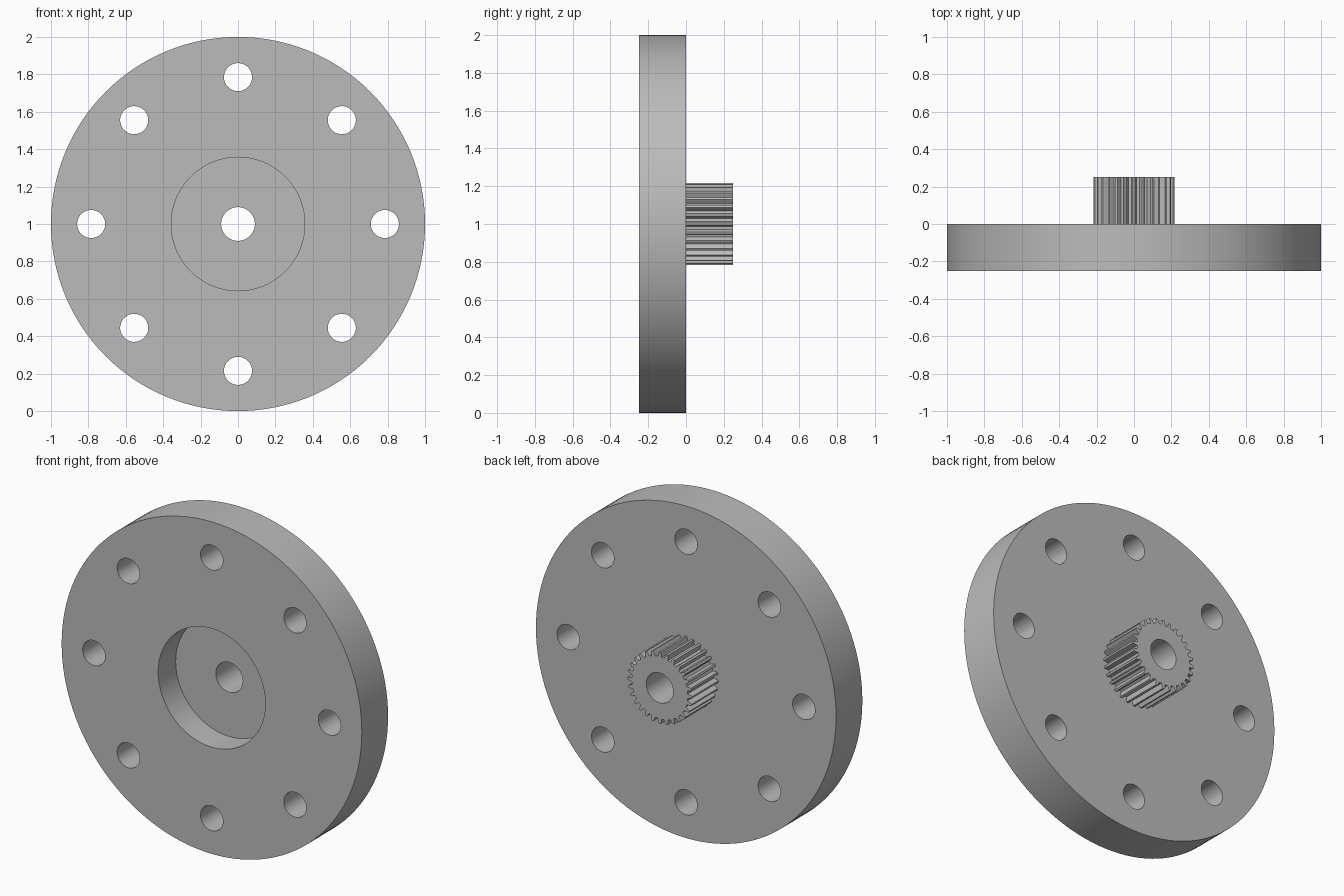
import bpy, bmesh
from math import sin, cos, pi, radians

if "Cube" in bpy.data.objects:
    bpy.data.objects.remove(bpy.data.objects["Cube"])

CENTRE_Z = 1.0
FRONT, FLOOR, BACK, GEAR_END = -0.25, -0.083, 0.0, 0.25
TEETH = 28

steel = bpy.data.materials.new("plain grey steel")
steel.use_nodes = True
steel.diffuse_color = (0.5, 0.5, 0.5, 1)
steel.node_tree.nodes["Principled BSDF"].inputs["Base Color"].default_value = (0.5, 0.5, 0.5, 1)


def circle(r, n, x=0, z=0):
    return [(x + r * cos(2 * pi * i / n), z + r * sin(2 * pi * i / n)) for i in range(n)]


def prism(name, outlines, y0, y1):
    """Extrude closed x-z outlines from y0 to y1 as one object."""
    bm = bmesh.new()
    for outline in outlines:
        verts = [bm.verts.new((x, y0, z + CENTRE_Z)) for x, z in outline]
        face = bm.faces.new(verts)
        new = bmesh.ops.extrude_face_region(bm, geom=[face])["geom"]
        for v in new:
            if isinstance(v, bmesh.types.BMVert):
                v.co.y = y1
    bmesh.ops.recalc_face_normals(bm, faces=bm.faces)
    mesh = bpy.data.meshes.new(name)
    bm.to_mesh(mesh)
    bm.free()
    mesh.materials.append(steel)
    obj = bpy.data.objects.new(name, mesh)
    bpy.context.collection.objects.link(obj)
    return obj


def select(obj):
    bpy.ops.object.select_all(action="DESELECT")
    obj.select_set(True)
    bpy.context.view_layer.objects.active = obj


def cut(obj, cutter):
    """Cut a shape out of an object, then discard the cutter."""
    cutter.hide_render = True
    select(obj)
    mod = obj.modifiers.new("cut", "BOOLEAN")
    mod.operation, mod.solver, mod.object = "DIFFERENCE", "EXACT", cutter
    bpy.ops.object.modifier_apply(modifier=mod.name)
    bpy.data.objects.remove(cutter)


# Round flange with a recess, a ring of bolt holes and a shaft bore
flange = prism("flange", [circle(1.0, 128)], FRONT, BACK)
cut(flange, prism("recess_cutter", [circle(0.357, 96)], FRONT - 0.1, FLOOR))
bolts = [circle(0.075, 48, x, z) for x, z in circle(0.785, 8)]
cut(flange, prism("hole_cutter", bolts + [circle(0.09, 48)], FRONT - 0.1, BACK + 0.1))

# Spur gear: each tooth is (fraction of pitch, radius), with curved flanks
tooth = [(-0.32, 0.187), (-0.26, 0.193), (-0.22, 0.203), (-0.12, 0.216),
         (0.12, 0.216), (0.22, 0.203), (0.26, 0.193), (0.32, 0.187)]
outline = []
for i in range(TEETH):
    for t, r in tooth:
        a = 2 * pi * (i + t) / TEETH
        outline.append((r * cos(a), r * sin(a)))
gear = prism("spur_gear", [outline], BACK, GEAR_END)
cut(gear, prism("bore_cutter", [circle(0.09, 48)], BACK - 0.1, GEAR_END + 0.1))

for part in (flange, gear):
    select(part)
    bpy.ops.object.shade_smooth_by_angle(angle=radians(25))
